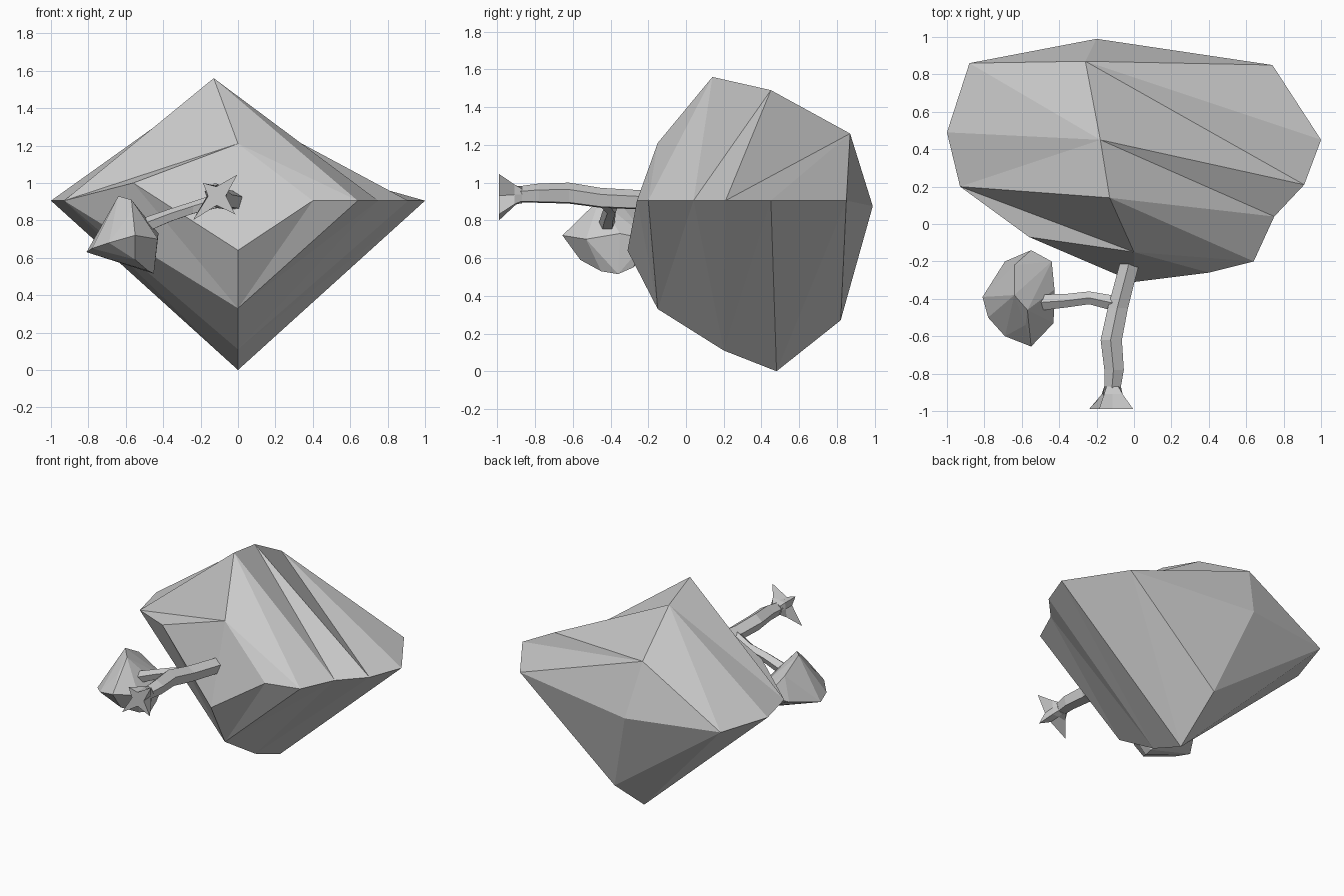
import bpy, bmesh
from math import sin, cos, tau
from mathutils import Vector

if "Cube" in bpy.data.objects:
    bpy.data.objects.remove(bpy.data.objects["Cube"])


def finish(name, bm):
    bmesh.ops.recalc_face_normals(bm, faces=bm.faces[:])
    me = bpy.data.meshes.new(name)
    bm.to_mesh(me)
    bm.free()
    ob = bpy.data.objects.new(name, me)
    bpy.context.collection.objects.link(ob)
    return ob


def zip_ridges(bm, a, b, steps):
    """Triangles between two ridges; '1' advances ridge a, '2' advances ridge b."""
    i = j = 0
    for s in steps:
        if s == '1':
            bm.faces.new((a[i], a[i + 1], b[j]))
            i += 1
        else:
            bm.faces.new((a[i], b[j + 1], b[j]))
            j += 1


def loft(bm, rings):
    loops = [[bm.verts.new(p) for p in r] for r in rings]
    n = len(loops[0])
    for p, q in zip(loops, loops[1:]):
        for k in range(n):
            bm.faces.new((p[k], p[(k + 1) % n], q[(k + 1) % n], q[k]))
    bm.faces.new(loops[0])
    bm.faces.new(loops[-1])


def ring(c, u, v, radii, turn=0.0):
    n = len(radii)
    return [Vector(c) + r * (cos(tau * k / n + turn) * Vector(u) + sin(tau * k / n + turn) * Vector(v))
            for k, r in enumerate(radii)]


X, Y, Z = (1, 0, 0), (0, 1, 0), (0, 0, 1)

# Large crown: four ridges running back along y, zipped into facets
bm = bmesh.new()
add = lambda pts: [bm.verts.new(p) for p in pts]
top = add([(0, -.15, 1.21), (-.13, .14, 1.56), (-.18, .45, 1.49), (-.26, .87, 1.26)])
right = add([(x, y, .905) for x, y in
             [(.4, -.26), (.64, -.2), (.75, .04), (.91, .21), (1, .45), (.74, .85)]])
left = add([(-.56, -.07, 1.0), (-.93, .2, .905), (-1, .49, .905), (-.88, .86, .905)])
bottom = add([(0, y, z) for y, z in
              [(-.31, .64), (-.15, .33), (.2, .11), (.48, 0), (.82, .27)]])
tip = bm.verts.new((-.2, .99, .875))
zip_ridges(bm, top, right, "21212122")
zip_ridges(bm, top, left, "211221")
zip_ridges(bm, bottom, right, "122122121")
zip_ridges(bm, bottom, left, "1211221")
for side in (left, right):
    bm.faces.new((top[0], bottom[0], side[0]))
    bm.faces.new((top[-1], tip, side[-1]))
    bm.faces.new((bottom[-1], tip, side[-1]))
finish("large_crown", bm)

# Small crown: hull of four shorter ridges and two end tips
bm = bmesh.new()
for p in [(-.69, -.60, .68), (-.78, -.5, .65), (-.81, -.39, .63), (-.69, -.2, .67),
          (-.58, -.54, .83), (-.57, -.46, .91), (-.64, -.38, .93), (-.64, -.22, .84),
          (-.43, -.53, .70), (-.425, -.35, .73), (-.44, -.2, .70),
          (-.55, -.56, .59), (-.48, -.45, .53), (-.45, -.36, .515), (-.46, -.28, .55),
          (-.55, -.655, .72), (-.55, -.14, .70)]:
    bm.verts.new(p)
bmesh.ops.convex_hull(bm, input=bm.verts[:])
finish("small_crown", bm)

# Trunk: five-sided bent tube
bm = bmesh.new()
path = [(-.115, -.89, .935, .045), (-.105, -.78, .94, .055), (-.12, -.62, .94, .06),
        (-.085, -.45, .915, .057), (-.03, -.24, .905, .055), (.0, -.1, .9, .05)]
loft(bm, [ring((x, y, z), X, Z, [r] * 5, .4) for x, y, z, r in path])
finish("trunk", bm)

# Root flare: star that spreads into four toes
bm = bmesh.new()
toes = [.16, .05, .1, .045, .18, .05, .14, .05]
loft(bm, [ring((-.115, -.87, .935), X, Z, [.045] * 8, .8),
          ring((-.115, -.91, .935), X, Z, [.05 + .25 * (t - .05) for t in toes], .8),
          ring((-.115, -.99, .93), X, Z, toes, .8)])
finish("root_flare", bm)

# Side branch
bm = bmesh.new()
path = [(-.08, -.43, .91, .045), (-.24, -.395, .865, .036), (-.36, -.41, .825, .038),
        (-.5, -.42, .77, .045)]
loft(bm, [ring((x, y, z), Y, Z, [r] * 5, .3) for x, y, z, r in path])
finish("side_branch", bm)
